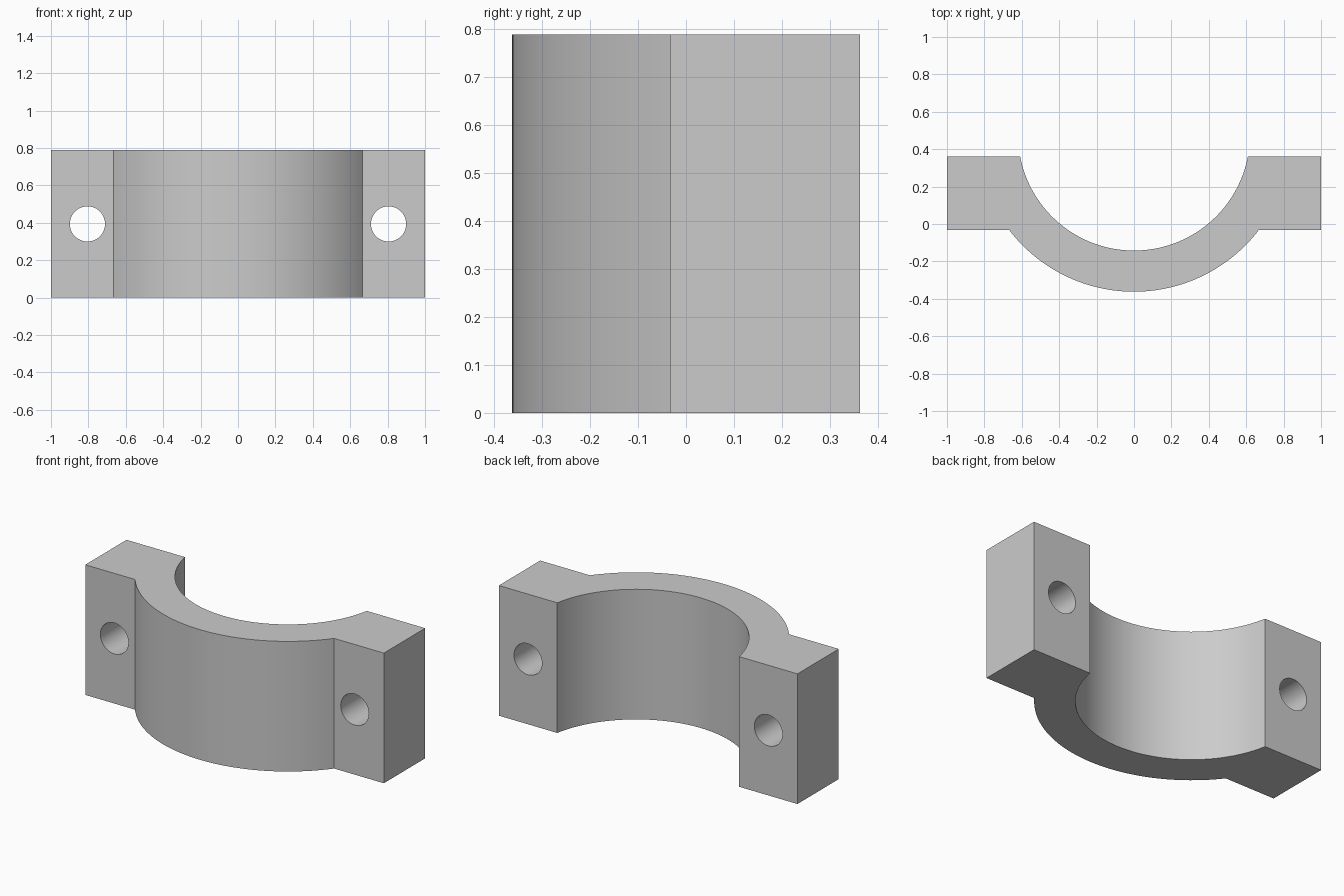
import bpy
import bmesh
from math import asin, sin, cos, pi

cube = bpy.data.objects.get("Cube")
if cube:
    bpy.data.objects.remove(cube, do_unlink=True)

HEIGHT = 0.788
BACK, LUG_FRONT = 0.362, -0.033
ARC_Y, INNER_R, OUTER_R = 0.478, 0.62, 0.84
HOLE_X, HOLE_R = 0.805, 0.094

grey = bpy.data.materials.new("plain grey")
grey.use_nodes = True
colour = (0.6, 0.6, 0.6, 1)
grey.diffuse_color = colour
grey.node_tree.nodes["Principled BSDF"].inputs["Base Color"].default_value = colour


def arc(radius, end_y, steps=64):
    """Arc from left to right, bulging to the front, ending at end_y."""
    half = pi / 2 - asin((ARC_Y - end_y) / radius)
    angles = [half * (2 * i / steps - 1) for i in range(steps + 1)]
    return [(radius * sin(a), ARC_Y - radius * cos(a)) for a in angles]


def make_object(name, bm):
    bmesh.ops.recalc_face_normals(bm, faces=bm.faces)
    mesh = bpy.data.meshes.new(name)
    bm.to_mesh(mesh)
    bm.free()
    mesh.materials.append(grey)
    obj = bpy.data.objects.new(name, mesh)
    bpy.context.collection.objects.link(obj)
    return obj


# Clamp half: curved saddle with a square lug on each side
outline = [(-1, BACK), (-1, LUG_FRONT)] + arc(OUTER_R, LUG_FRONT)
outline += [(1, LUG_FRONT), (1, BACK)] + arc(INNER_R, BACK)[::-1]
bm = bmesh.new()
face = bm.faces.new([bm.verts.new((x, y, 0)) for x, y in outline])
extruded = bmesh.ops.extrude_face_region(bm, geom=[face], use_keep_orig=True)
top = [v for v in extruded["geom"] if isinstance(v, bmesh.types.BMVert)]
bmesh.ops.translate(bm, verts=top, vec=(0, 0, HEIGHT))
clamp = make_object("clamp_half", bm)

# Bolt holes through the lugs
bpy.context.view_layer.objects.active = clamp
clamp.select_set(True)
for side, sign in (("left", 1), ("right", -1)):
    bm = bmesh.new()
    bmesh.ops.create_cone(bm, cap_ends=True, segments=48,
                          radius1=HOLE_R, radius2=HOLE_R, depth=1)
    cutter = make_object(side + "_hole_cutter", bm)
    cutter.rotation_euler.x = pi / 2
    cutter.location = (sign * HOLE_X, (BACK + LUG_FRONT) / 2, HEIGHT / 2)
    cutter.hide_render = True
    bpy.context.view_layer.update()
    cut = clamp.modifiers.new(side + "_hole", "BOOLEAN")
    cut.operation = "DIFFERENCE"
    cut.solver = "EXACT"
    cut.object = cutter
    bpy.ops.object.modifier_apply(modifier=cut.name)
    bpy.data.objects.remove(cutter, do_unlink=True)

bpy.ops.object.select_all(action="DESELECT")
clamp.select_set(True)
bpy.ops.object.shade_smooth_by_angle(angle=pi / 6)
